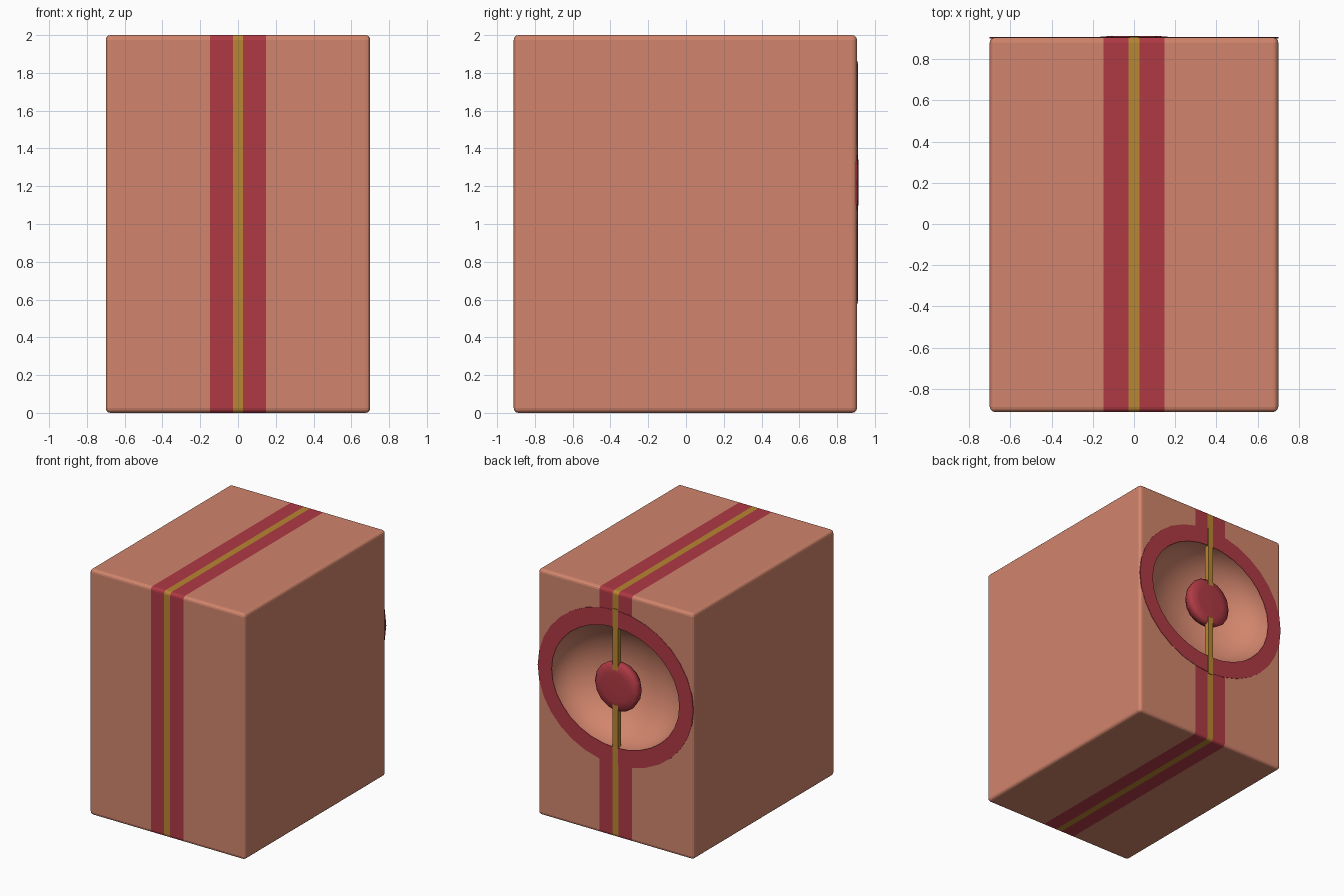
import bpy, bmesh, math

if "Cube" in bpy.data.objects:
    bpy.data.objects.remove(bpy.data.objects["Cube"])

CZ = 1.22                 # height of the round recess
BACK = 0.905              # back face
FRONT = -0.912            # front face


def material(name, rgb):
    m = bpy.data.materials.new(name)
    m.diffuse_color = (*rgb, 1)
    m.use_nodes = True
    m.node_tree.nodes["Principled BSDF"].inputs["Base Color"].default_value = m.diffuse_color
    return m


SALMON = material("salmon", (0.64, 0.235, 0.15))
RED = material("crimson", (0.43, 0.042, 0.058))
GOLD = material("gold", (0.48, 0.24, 0.032))


def finish(name, bm, mats):
    bmesh.ops.recalc_face_normals(bm, faces=bm.faces[:])
    me = bpy.data.meshes.new(name)
    bm.to_mesh(me)
    bm.free()
    for m in mats:
        me.materials.append(m)
    ob = bpy.data.objects.new(name, me)
    bpy.context.collection.objects.link(ob)
    return ob


def box(lo, hi):
    bm = bmesh.new()
    bmesh.ops.create_cube(bm, size=1)
    for v in bm.verts:
        for i in range(3):
            v.co[i] = lo[i] + (v.co[i] + 0.5) * (hi[i] - lo[i])
    return bm


def lathe(sections, n, closed=False):
    """Elliptical loops (rx, rz, y) about the y axis, skinned together."""
    bm = bmesh.new()
    loops = [[bm.verts.new((rx * math.cos(2 * math.pi * k / n), y,
                            CZ + rz * math.sin(2 * math.pi * k / n))) for k in range(n)]
             for rx, rz, y in sections]
    pairs = list(zip(loops, loops[1:]))
    if closed:
        pairs.append((loops[-1], loops[0]))
    else:
        bm.faces.new(loops[0])
        bm.faces.new(loops[-1])
    for a, b in pairs:
        for k in range(n):
            j = (k + 1) % n
            bm.faces.new((a[k], a[j], b[j], b[k]))
    return bm


def smooth(ob, angle):
    bpy.ops.object.select_all(action='DESELECT')
    bpy.context.view_layer.objects.active = ob
    ob.select_set(True)
    bpy.ops.object.shade_smooth_by_angle(angle=math.radians(angle))


# Body: rounded box, cut along the stripe borders
bm = box((-0.7, FRONT, 0), (0.7, BACK, 2))
bmesh.ops.bevel(bm, geom=bm.edges[:], offset=0.025, segments=3, profile=0.5, affect='EDGES')
for x in (-0.147, -0.027, 0.027, 0.147):
    bmesh.ops.bisect_plane(bm, geom=bm.verts[:] + bm.edges[:] + bm.faces[:],
                           plane_co=(x, 0, 0), plane_no=(1, 0, 0))
body = finish("striped_box", bm, (SALMON, RED, GOLD))

# Bowl cutter for the recess in the back
DEPTH = 0.36
secs = [(0.575, 0.49, 1.0), (0.575, 0.49, BACK - 0.005)]
for i in range(1, 9):
    t = math.radians(88) * i / 8
    secs.append((0.575 * math.cos(t), 0.49 * math.cos(t), BACK - DEPTH * math.sin(t)))
cutter = finish("bowl_cutter", lathe(secs, 32), (SALMON,))
cutter.hide_render = True
mod = body.modifiers.new("bowl", 'BOOLEAN')
mod.operation = 'DIFFERENCE'
mod.solver = 'EXACT'
mod.object = cutter
bpy.context.view_layer.objects.active = body
bpy.ops.object.modifier_apply(modifier=mod.name)
bpy.data.objects.remove(cutter)

# Stripe colours by x, bowl plain and smooth
for p in body.data.polygons:
    c = p.center
    inside = (c.x / 0.6) ** 2 + ((c.z - CZ) / 0.52) ** 2 < 1 and 0.5 < c.y < BACK - 0.001
    p.use_smooth = inside
    ax = abs(c.x)
    p.material_index = 0 if inside or ax > 0.147 else (1 if ax > 0.027 else 2)

# Red band round the recess
finish("recess_band", lathe([(0.575, 0.49, BACK - 0.004), (0.575, 0.49, BACK + 0.003),
                             (0.70, 0.63, BACK + 0.003), (0.70, 0.63, BACK - 0.004)],
                            32, closed=True), (RED,))

# Gold cord crossing the recess
finish("gold_cord", box((-0.023, BACK - 0.035, CZ - 0.64),
                        (0.023, BACK + 0.005, CZ + 0.64)), (GOLD,))

# Red knob held by the cord
R = 0.2
knob = finish("round_knob", lathe([(r * R, r * R, y) for r, y in (
    (0.6, 0.912), (0.9, 0.907), (1.0, 0.885), (0.95, 0.84), (0.75, 0.79), (0.35, 0.76))], 16), (RED,))
smooth(knob, 75)
